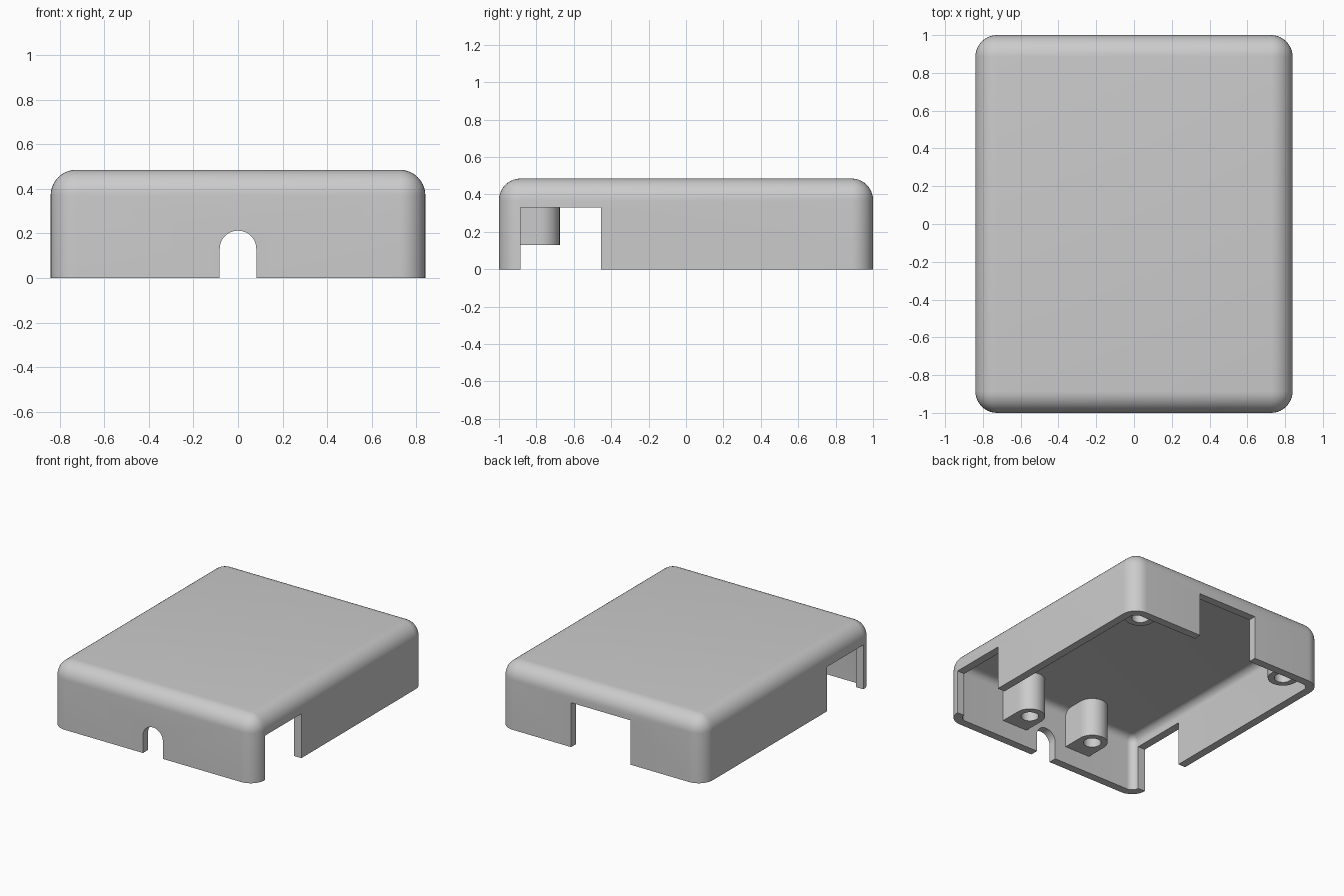
import bpy, bmesh, math
from mathutils import Vector

cube = bpy.data.objects.get("Cube")
if cube:
    bpy.data.objects.remove(cube, do_unlink=True)

HX, HY, TOP = 0.84, 1.0, 0.485    # outer half sizes and height
WALL, ROUND = 0.06, 0.115

grey = bpy.data.materials.new("plain_grey")
grey.use_nodes = True
colour = (0.6, 0.6, 0.6, 1)
grey.diffuse_color = colour
grey.node_tree.nodes["Principled BSDF"].inputs["Base Color"].default_value = colour


def finish(name, bm):
    bmesh.ops.recalc_face_normals(bm, faces=bm.faces)
    mesh = bpy.data.meshes.new(name)
    bm.to_mesh(mesh)
    bm.free()
    obj = bpy.data.objects.new(name, mesh)
    bpy.context.collection.objects.link(obj)
    mesh.materials.append(grey)
    return obj


def box(name, low, high, radius=0):
    """Box between two corners; a radius rounds every edge but the bottom ones."""
    low, high = Vector(low), Vector(high)
    bm = bmesh.new()
    bmesh.ops.create_cube(bm, size=1)
    for v in bm.verts:
        v.co = (low + high) / 2 + v.co * (high - low)
    if radius:
        edges = [e for e in bm.edges if any(v.co.z > low.z + 1e-4 for v in e.verts)]
        bmesh.ops.bevel(bm, geom=edges, offset=radius, segments=10,
                        profile=0.5, affect='EDGES')
    return finish(name, bm)


def prism(name, outline, direction):
    bm = bmesh.new()
    face = bm.faces.new([bm.verts.new(p) for p in outline])
    moved = bmesh.ops.extrude_face_region(bm, geom=[face])["geom"]
    bmesh.ops.translate(bm, vec=direction,
                        verts=[g for g in moved if isinstance(g, bmesh.types.BMVert)])
    return finish(name, bm)


def arc(radius, steps, sweep):
    return [(radius * math.cos(sweep * i / steps), radius * math.sin(sweep * i / steps))
            for i in range(steps + 1)]


def cut(target, cutter):
    cutter.hide_render = True
    mod = target.modifiers.new("cut", 'BOOLEAN')
    mod.operation, mod.solver, mod.object = 'DIFFERENCE', 'EXACT', cutter
    bpy.context.view_layer.objects.active = target
    bpy.ops.object.modifier_apply(modifier=mod.name)
    bpy.data.objects.remove(cutter, do_unlink=True)


def smooth(obj):
    bpy.ops.object.select_all(action='DESELECT')
    obj.select_set(True)
    bpy.context.view_layer.objects.active = obj
    bpy.ops.object.shade_smooth_by_angle(angle=math.radians(30))


# Rounded cover, hollowed from below
cover = box("cover_shell", (-HX, -HY, 0), (HX, HY, TOP), ROUND)
cut(cover, box("hollow", (WALL - HX, WALL - HY, -0.2),
               (HX - WALL, HY - WALL, TOP - 0.065), ROUND - WALL))

# Side openings, back opening and arched front cable slot
cut(cover, box("side_openings", (-1, -0.885, -0.1), (1, -0.455, 0.33)))
cut(cover, box("back_opening", (-0.245, 0.85, -0.1), (0.245, 1.1, 0.33)))
arch = [(x, -1.1, 0.13 + z) for x, z in arc(0.082, 24, math.pi)]
arch += [(-0.082, -1.1, -0.1), (0.082, -1.1, -0.1)]
cut(cover, prism("cable_slot", arch, (0, 0.25, 0)))
smooth(cover)


# Screw posts: round towards the middle, square against the wall
def post(name, x, y, bottom, side):
    r = 0.105
    back = side * (HY - WALL + 0.01)
    outline = [(x + px, y - side * py, bottom) for px, py in arc(r, 24, math.pi)]
    outline += [(x - r, back, bottom), (x + r, back, bottom)]
    obj = prism(name, outline, (0, 0, TOP - 0.055 - bottom))
    hole = [(x + px, y + py, bottom - 0.1) for px, py in arc(0.06, 32, math.tau)[:-1]]
    cut(obj, prism("screw_hole", hole, (0, 0, TOP - 0.08 - bottom + 0.1)))
    smooth(obj)


for sx, hand in ((1, "left"), (-1, "right")):
    post("front_post_" + hand, sx * 0.28, -0.78, 0.13, -1)
    post("back_post_" + hand, sx * 0.64, 0.83, 0.065, 1)
